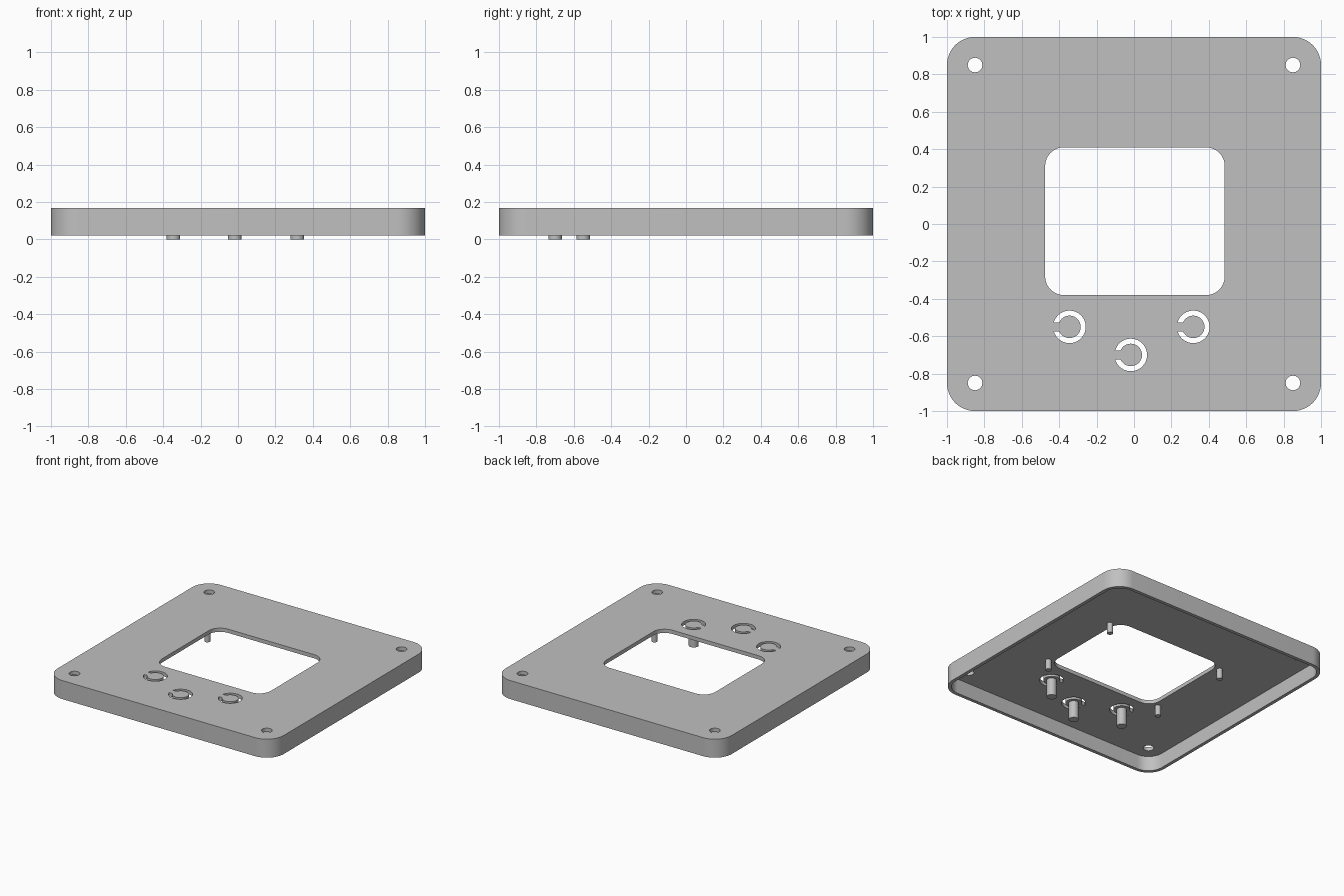
import bpy, bmesh
from math import cos, sin, pi, asin, radians

if "Cube" in bpy.data.objects:
    bpy.data.objects.remove(bpy.data.objects["Cube"], do_unlink=True)

grey = bpy.data.materials.new("plain grey")
grey.use_nodes = True
colour = (0.53, 0.53, 0.53, 1)
grey.diffuse_color = colour
grey.node_tree.nodes["Principled BSDF"].inputs["Base Color"].default_value = colour

BOTTOM, UNDERSIDE, TOP, WALL = 0.02, 0.138, 0.168, 0.027


def arc(cx, cy, r, a0, a1, n):
    return [(cx + r * cos(a0 + (a1 - a0) * i / n),
             cy + r * sin(a0 + (a1 - a0) * i / n)) for i in range(n + 1)]


def rounded_rect(x0, x1, y0, y1, r, n=12):
    corners = [(x1 - r, y1 - r), (x0 + r, y1 - r), (x0 + r, y0 + r), (x1 - r, y0 + r)]
    return [p for k, (cx, cy) in enumerate(corners)
            for p in arc(cx, cy, r, k * pi / 2, (k + 1) * pi / 2, n)]


def circle(cx, cy, r, n=32):
    return arc(cx, cy, r, 0, 2 * pi, n)[:-1]


def c_slot(cx, cy, r_in, r_out, half_gap):
    # Ring open towards -x, with straight parallel ends beside the tab
    a, b = pi - asin(half_gap / r_out), pi - asin(half_gap / r_in)
    return arc(cx, cy, r_out, -a, a, 40) + arc(cx, cy, r_in, b, -b, 40)


def prism(name, outline, z0, z1):
    bm = bmesh.new()
    face = bm.faces.new([bm.verts.new((x, y, z0)) for x, y in outline])
    out = bmesh.ops.extrude_face_region(bm, geom=[face])
    for v in out["geom"]:
        if isinstance(v, bmesh.types.BMVert):
            v.co.z = z1
    bmesh.ops.recalc_face_normals(bm, faces=bm.faces)
    mesh = bpy.data.meshes.new(name)
    bm.to_mesh(mesh)
    bm.free()
    mesh.materials.append(grey)
    ob = bpy.data.objects.new(name, mesh)
    bpy.context.collection.objects.link(ob)
    return ob


def cut(target, outline, z0, z1):
    cutter = prism("cutter", outline, z0, z1)
    cutter.hide_render = True
    mod = target.modifiers.new("cut", 'BOOLEAN')
    mod.operation, mod.solver, mod.object = 'DIFFERENCE', 'EXACT', cutter
    bpy.context.view_layer.objects.active = target
    bpy.ops.object.modifier_apply(modifier=mod.name)
    bpy.data.objects.remove(cutter, do_unlink=True)


# Hollow cover with a rounded outline
cover = prism("cover", rounded_rect(-1, 1, -1, 1, 0.15), BOTTOM, TOP)
inner = 1 - WALL
cut(cover, rounded_rect(-inner, inner, -inner, inner, 0.15 - WALL), -0.1, UNDERSIDE)

# Display window and corner screw holes
cut(cover, rounded_rect(-0.475, 0.485, -0.38, 0.41, 0.1), 0, 0.3)
for sx in (-1, 1):
    for sy in (-1, 1):
        cut(cover, circle(0.85 * sx, 0.85 * sy, 0.039), 0, 0.3)

parts = [cover]

# Flexible push buttons with pins underneath
for side, x, y in (("right", -0.345, -0.55), ("middle", -0.017, -0.70), ("left", 0.317, -0.55)):
    cut(cover, c_slot(x, y, 0.06, 0.087, 0.024), 0, 0.3)
    parts.append(prism(side + "_button_pin", circle(x, y, 0.036), 0, UNDERSIDE + 0.005))

# Mounting posts around the window
for side, x in (("right", -0.515), ("left", 0.52)):
    for end, y in (("front", -0.345), ("back", 0.35)):
        parts.append(prism(f"{end}_{side}_post", circle(x, y, 0.022, 24),
                           UNDERSIDE - 0.08, UNDERSIDE + 0.005))

# Smooth the round walls, keep the rims sharp
bpy.ops.object.select_all(action='DESELECT')
for ob in parts:
    ob.select_set(True)
bpy.context.view_layer.objects.active = cover
bpy.ops.object.shade_smooth_by_angle(angle=radians(30))
